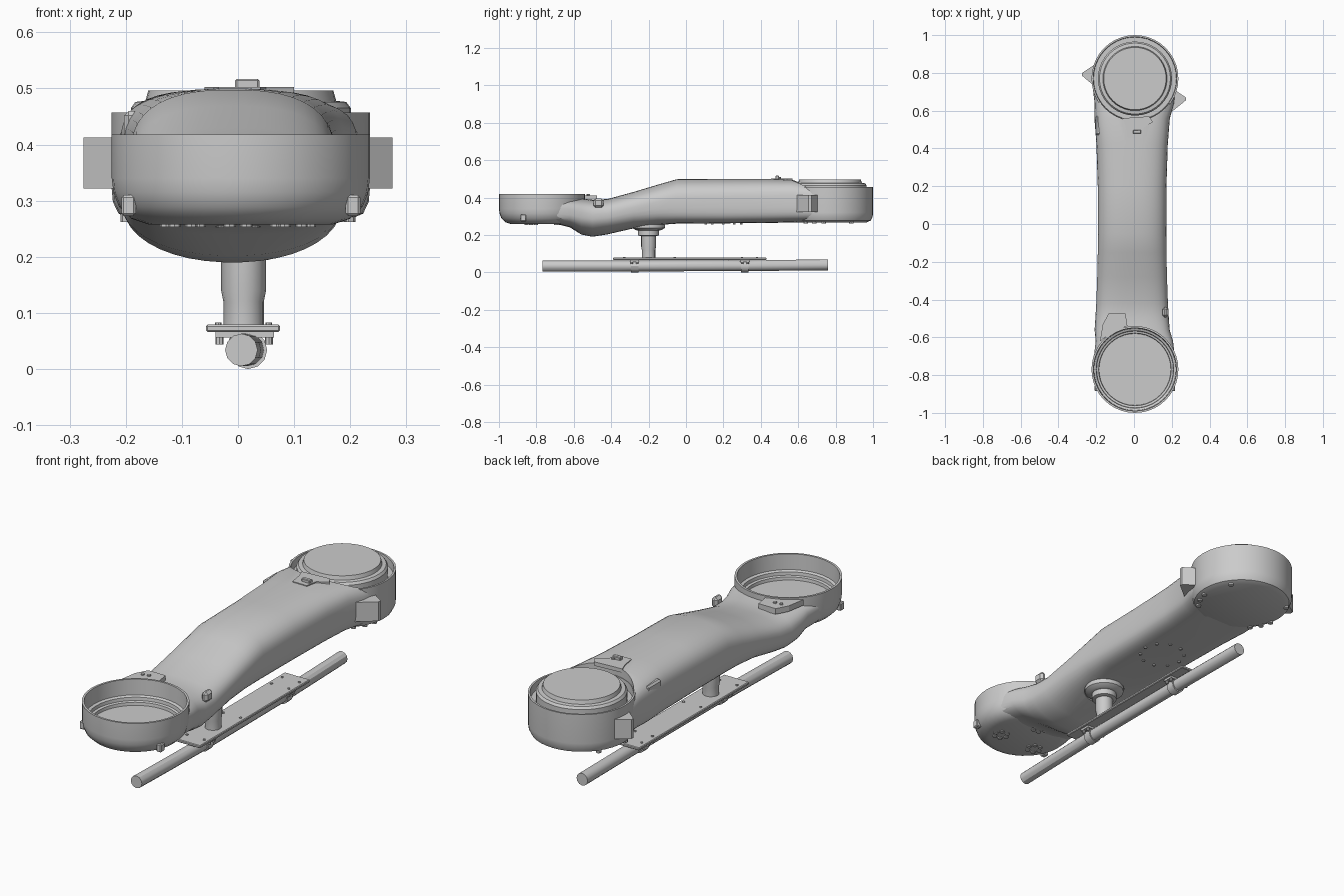
import bpy, bmesh, math
from mathutils import Vector, Matrix


def finish(bm, name, angle=30):
    bmesh.ops.recalc_face_normals(bm, faces=bm.faces)
    me = bpy.data.meshes.new(name)
    bm.to_mesh(me)
    bm.free()
    ob = bpy.data.objects.new(name, me)
    bpy.context.collection.objects.link(ob)
    if angle:
        smooth(ob, angle)
    return ob


def smooth(ob, angle=30):
    bpy.ops.object.select_all(action='DESELECT')
    ob.select_set(True)
    bpy.context.view_layer.objects.active = ob
    bpy.ops.object.shade_smooth_by_angle(angle=math.radians(angle))


def loft(name, rings, angle=30):
    bm = bmesh.new()
    rows = [[bm.verts.new(p) for p in r] for r in rings]
    n = len(rows[0])
    for a, b in zip(rows, rows[1:]):
        for i in range(n):
            bm.faces.new((a[i], a[(i + 1) % n], b[(i + 1) % n], b[i]))
    bm.faces.new(rows[0])
    bm.faces.new(rows[-1])
    return finish(bm, name, angle)


def lathe(name, profile, x, y, n=40):
    # profile is (radius, z); first and last rings are capped flat
    return loft(name, [[(x + r * math.cos(2 * math.pi * i / n), y + r * math.sin(2 * math.pi * i / n), z)
                        for i in range(n)] for r, z in profile])


def box(name, lo, hi, bevel=0.0):
    bm = bmesh.new()
    bmesh.ops.create_cube(bm, size=1)
    for v in bm.verts:
        v.co = [l + (c + 0.5) * (h - l) for c, l, h in zip(v.co, lo, hi)]
    if bevel:
        bmesh.ops.bevel(bm, geom=bm.edges[:], offset=bevel, segments=1, affect='EDGES')
    return finish(bm, name, 0)


def prism(name, pts, z0, z1):
    return loft(name, [[(x, y, z) for x, y in pts] for z in (z0, z1)], 0)


def studs(name, spots, r=0.01, depth=0.012, n=8):
    bm = bmesh.new()
    for p in spots:
        bmesh.ops.create_cone(bm, cap_ends=True, segments=n, radius1=r, radius2=r, depth=depth,
                              matrix=Matrix.Translation(Vector(p)))
    return finish(bm, name)


# Arm housing: y, half width, top z, bottom z, top roundness, bottom roundness
stations = [
    (-0.77, 0.215, 0.40, 0.262, 4, 4), (-0.69, 0.213, 0.395, 0.258, 4, 3.5),
    (-0.62, 0.205, 0.395, 0.240, 3.4, 2.8), (-0.56, 0.199, 0.395, 0.202, 3.2, 2.2),
    (-0.50, 0.195, 0.388, 0.190, 3, 2.1), (-0.42, 0.190, 0.392, 0.203, 2.8, 2.2),
    (-0.28, 0.185, 0.430, 0.235, 2.6, 2.6), (-0.15, 0.182, 0.469, 0.253, 2.5, 3.4),
    (-0.05, 0.181, 0.498, 0.260, 2.5, 4.2), (0.2, 0.182, 0.500, 0.262, 2.6, 4.5),
    (0.42, 0.189, 0.500, 0.264, 2.8, 4.5), (0.56, 0.200, 0.498, 0.266, 3.2, 4.5),
    (0.64, 0.211, 0.485, 0.268, 3.5, 4.5), (0.71, 0.219, 0.460, 0.270, 4, 4.5),
    (0.77, 0.222, 0.455, 0.272, 4, 4.5)]


def section(y, w, zt, zb, nt, nb, n=40):
    zm = zb + 0.52 * (zt - zb)
    cx = -0.010 if abs(y) < 0.6 else 0.002
    pts = []
    for i in range(n):
        a = 2 * math.pi * (i + 0.5) / n
        c, s = math.cos(a), math.sin(a)
        e = 2 / (nt if s > 0 else nb)
        h = (zt - zm) if s > 0 else (zm - zb)
        pts.append((cx + w * math.copysign(abs(c) ** e, c), y,
                    zm + h * math.copysign(abs(s) ** e, s)))
    return pts


arm = loft("arm_housing", [section(*s) for s in stations])

# Clear the round wells at both ends and the recess around the post
for cx, cy, r, z0, z1 in ((0.005, -0.77, 0.223, 0.285, 0.7), (0.005, 0.77, 0.223, 0.40, 0.7),
                          (0.01, -0.2, 0.09, 0.15, 0.262)):
    cutter = lathe("well_cutter", [(r, z0), (r, z1)], cx, cy)
    cutter.hide_render = True
    mod = arm.modifiers.new("well", 'BOOLEAN')
    mod.operation, mod.solver, mod.object = 'DIFFERENCE', 'EXACT', cutter
    bpy.context.view_layer.objects.active = arm
    bpy.ops.object.modifier_apply(modifier=mod.name)
    bpy.data.objects.remove(cutter)
smooth(arm)

# Open front cup with stepped floor
lathe("front_cup", [(0.165, 0.258), (0.195, 0.268), (0.217, 0.289), (0.227, 0.315), (0.23, 0.34),
                    (0.23, 0.418), (0.22, 0.418), (0.217, 0.345), (0.205, 0.34), (0.203, 0.325),
                    (0.192, 0.322), (0.190, 0.308)], 0.005, -0.77)

# Back cup with raised joint cover
lathe("back_cup", [(0.195, 0.267), (0.218, 0.277), (0.228, 0.298), (0.23, 0.32), (0.23, 0.457),
                   (0.221, 0.457), (0.219, 0.42), (0.196, 0.42)], 0.005, 0.77)
lathe("joint_cover", [(0.196, 0.41), (0.196, 0.465), (0.188, 0.476), (0.170, 0.478), (0.165, 0.496)],
      0.005, 0.77)

# Side latches on the back joint
prism("latch_left", [(-0.275, 0.80), (-0.275, 0.785), (-0.21, 0.73), (-0.19, 0.78), (-0.215, 0.84)],
      0.322, 0.413)
prism("latch_right", [(0.275, 0.655), (0.275, 0.67), (0.215, 0.71), (0.18, 0.66), (0.195, 0.59)],
      0.322, 0.413)

# Small fittings on top and sides
prism("back_tongue", [(-0.06, 0.56), (-0.045, 0.52), (-0.035, 0.455), (0.04, 0.455), (0.05, 0.51),
                      (0.10, 0.54), (0.08, 0.57)], 0.485, 0.503)
box("back_top_connector", (-0.005, 0.478, 0.49), (0.038, 0.498, 0.517), 0.003)
box("left_connector", (-0.203, 0.47, 0.40), (-0.160, 0.575, 0.46), 0.008)
prism("front_tongue", [(-0.18, -0.62), (-0.165, -0.53), (-0.135, -0.475), (-0.045, -0.475),
                       (-0.035, -0.54), (-0.10, -0.565)], 0.385, 0.412)
studs("tongue_screws", [(x, y, z) for x, y, z in ((-0.13, -0.525, 0.412), (-0.10, -0.52, 0.412),
                                                  (0.005, 0.49, 0.503), (0.03, 0.50, 0.503))], 0.008)
box("right_boss", (0.150, -0.495, 0.345), (0.182, -0.44, 0.395), 0.012)
for sx in (-1, 1):
    box("front_cup_foot", (sx * 0.2 - 0.008, -0.885, 0.273), (sx * 0.2 + 0.018, -0.855, 0.31), 0.004)

# Underside screws: three clusters, one ring, and a row round the back rim
clusters = []
for a in (215, 325, 90):
    cx, cy = 0.12 * math.cos(math.radians(a)), -0.77 + 0.1 * math.sin(math.radians(a))
    clusters += [(cx + 0.03 * math.cos(k * math.pi / 3), cy + 0.03 * math.sin(k * math.pi / 3), 0.258)
                 for k in range(6)]
studs("front_underside_screws", clusters, 0.011, 0.010)
studs("middle_underside_screws", [(0.1 * math.cos(k * math.pi / 5), 0.2 + 0.1 * math.sin(k * math.pi / 5), 0.261)
                                  for k in range(10)], 0.007, 0.008)
studs("back_underside_screws", [(0.2 * math.cos(math.radians(a)), 0.77 + 0.2 * math.sin(math.radians(a)), 0.272)
                                for a in (-40, -25, -10, 35, 145, 190, 205, 220)], 0.012, 0.02)

# Post with collar
lathe("post_socket", [(0.088, 0.275), (0.088, 0.238), (0.070, 0.226), (0.056, 0.224), (0.056, 0.198),
                      (0.042, 0.194)], 0.01, -0.2, 24)
lathe("post", [(0.040, 0.25), (0.040, 0.14), (0.036, 0.12), (0.036, 0.072)], 0.01, -0.2, 16)

# Mounting plate
box("mounting_plate", (-0.057, -0.39, 0.066), (0.075, 0.43, 0.079), 0.003)
studs("plate_screws", [(x, y, 0.08) for x in (-0.035, 0.055) for y in (-0.33, -0.06, 0.3, 0.38)], 0.006, 0.006)

# Gently bowed rail: y, x, z
rail = [(-0.766, 0.006, 0.034), (-0.55, 0.012, 0.034), (-0.27, 0.018, 0.034),
        (0.32, 0.018, 0.036), (0.55, 0.014, 0.038), (0.76, 0.010, 0.040)]
loft("rail", [[(x + 0.029 * math.cos(2 * math.pi * i / 12), y, z + 0.029 * math.sin(2 * math.pi * i / 12))
               for i in range(12)] for y, x, z in rail])

# Rail clamps
for y in (-0.275, 0.315):
    loft("rail_clamp", [[(0.018 + 0.034 * math.cos(2 * math.pi * i / 12), yy,
                          0.034 + 0.034 * math.sin(2 * math.pi * i / 12)) for i in range(12)]
                        for yy in (y - 0.02, y + 0.02)])
    box("clamp_bracket", (-0.040, y - 0.025, 0.056), (0.064, y + 0.025, 0.067))
    studs("clamp_bolts", [(sx, y + dy, 0.054) for sx in (-0.033, 0.055) for dy in (-0.015, 0.015)], 0.007, 0.02)
